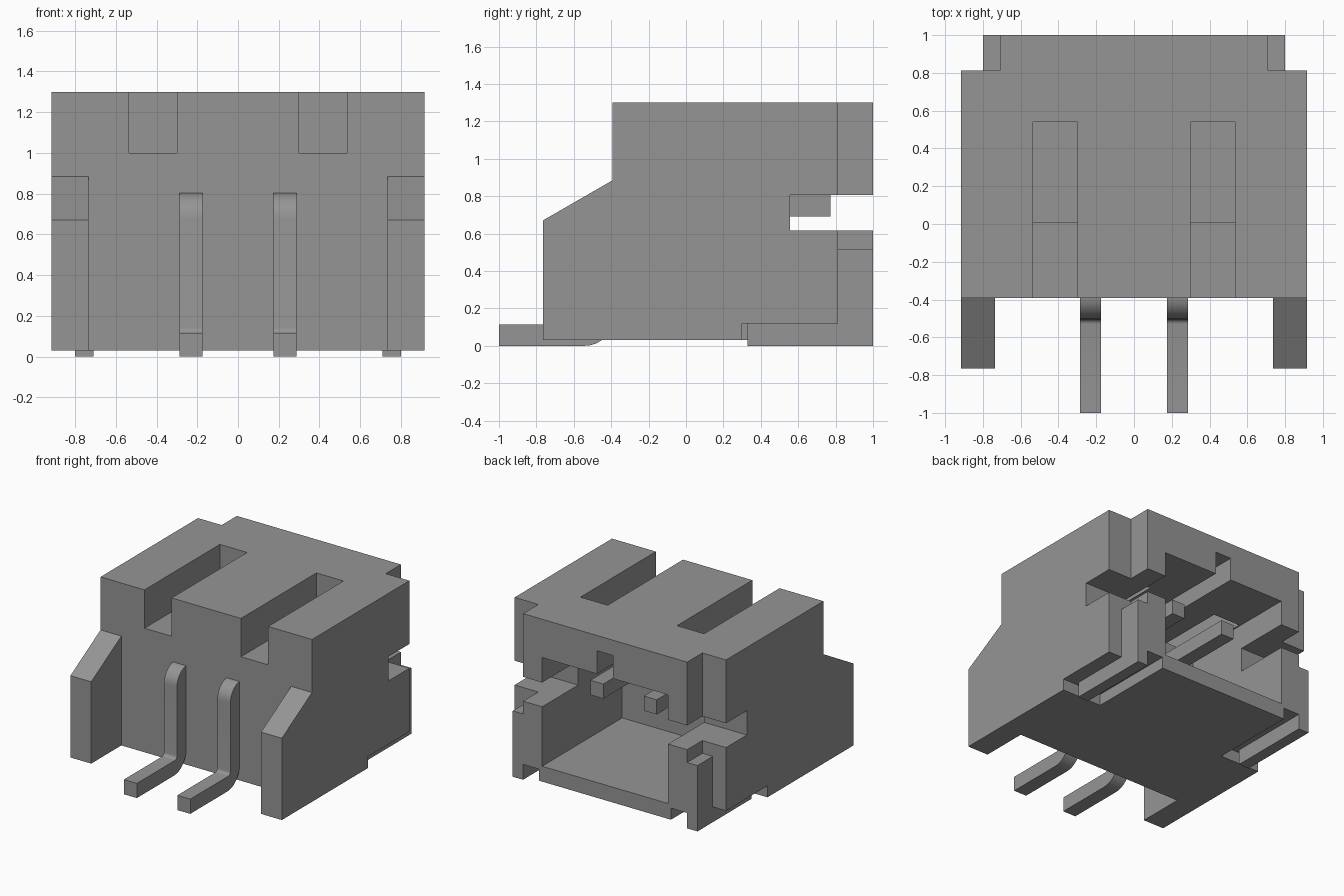
import bpy, bmesh, math

if "Cube" in bpy.data.objects:
    bpy.data.objects.remove(bpy.data.objects["Cube"])

grey = bpy.data.materials.new("light grey")
grey.diffuse_color = (0.3, 0.3, 0.3, 1)
grey.use_nodes = True
grey.node_tree.nodes["Principled BSDF"].inputs["Base Color"].default_value = grey.diffuse_color


def extrude_x(name, profile, x0, x1):
    """Solid from a (y, z) outline, extruded from x0 to x1."""
    bm = bmesh.new()
    face = bm.faces.new([bm.verts.new((x0, y, z)) for y, z in profile])
    ext = bmesh.ops.extrude_face_region(bm, geom=[face])
    verts = [g for g in ext["geom"] if isinstance(g, bmesh.types.BMVert)]
    bmesh.ops.translate(bm, verts=verts, vec=(x1 - x0, 0, 0))
    bmesh.ops.recalc_face_normals(bm, faces=bm.faces)
    mesh = bpy.data.meshes.new(name)
    bm.to_mesh(mesh)
    bm.free()
    mesh.materials.append(grey)
    obj = bpy.data.objects.new(name, mesh)
    bpy.context.collection.objects.link(obj)
    return obj


def cut(target, x, y, z):
    """Remove a box, given as three (min, max) ranges."""
    box = extrude_x("cutter", [(y[0], z[0]), (y[1], z[0]), (y[1], z[1]), (y[0], z[1])], *x)
    box.hide_render = True
    mod = target.modifiers.new("cut", "BOOLEAN")
    mod.operation, mod.solver, mod.object = "DIFFERENCE", "EXACT", box
    bpy.context.view_layer.objects.active = target
    bpy.ops.object.modifier_apply(modifier=mod.name)
    bpy.data.objects.remove(box)


def arc(cy, cz, r, a0, a1, n=8):
    """Points of an arc in the (y, z) plane, angles in degrees."""
    angles = [math.radians(a0 + (a1 - a0) * i / n) for i in range(n + 1)]
    return [(cy + r * math.cos(a), cz + r * math.sin(a)) for a in angles]


# Housing: side outline with sloped front legs
housing = extrude_x("housing", [(-0.765, 0.03), (1, 0.03), (1, 1.3), (-0.392, 1.3),
                                (-0.392, 0.885), (-0.765, 0.67)], -0.915, 0.915)
cut(housing, (-0.735, 0.735), (-1.2, -0.392), (-0.5, 2))       # gap between legs
cut(housing, (-0.545, 0.545), (0.01, 1.2), (0.15, 1.0))        # plug cavity
cut(housing, (-0.07, 0.07), (0.01, 1.2), (0.9, 1.18))          # key groove
cut(housing, (-1.2, 1.2), (0.555, 1.2), (0.615, 0.805))        # side slots
for s in (-1, 1):
    span = lambda a, b: tuple(sorted((s * a, s * b)))
    cut(housing, span(0.71, 1.2), (0.812, 1.2), (-0.5, 2))     # back corners
    cut(housing, span(0.30, 0.535), (-0.6, 0.54), (1.0, 2))    # top slots
    cut(housing, span(0.57, 1.2), (0.30, 1.2), (-0.5, 0.12))   # underside recess

    # L-shaped solder tab
    extrude_x("solder_tab", [(0.33, 0), (1, 0), (1, 0.515), (0.81, 0.515),
                             (0.81, 0.12), (0.33, 0.12)], *span(0.71, 0.80))

    # Bent contact pin
    outline = [(-1, 0)]
    outline += arc(-0.54, 0.15, 0.15, -90, 0)                  # heel
    outline += [(-0.39, 0.69), (0.772, 0.69), (0.772, 0.805)]
    outline += arc(-0.375, 0.675, 0.13, 90, 180)               # shoulder
    outline += arc(-0.53, 0.14, 0.025, 0, -90, 4)              # inner bend
    outline += [(-1, 0.115)]
    pin = extrude_x("contact_pin", outline, *span(0.175, 0.287))
    bpy.ops.object.select_all(action="DESELECT")
    pin.select_set(True)
    bpy.context.view_layer.objects.active = pin
    bpy.ops.object.shade_smooth_by_angle(angle=math.radians(30))
